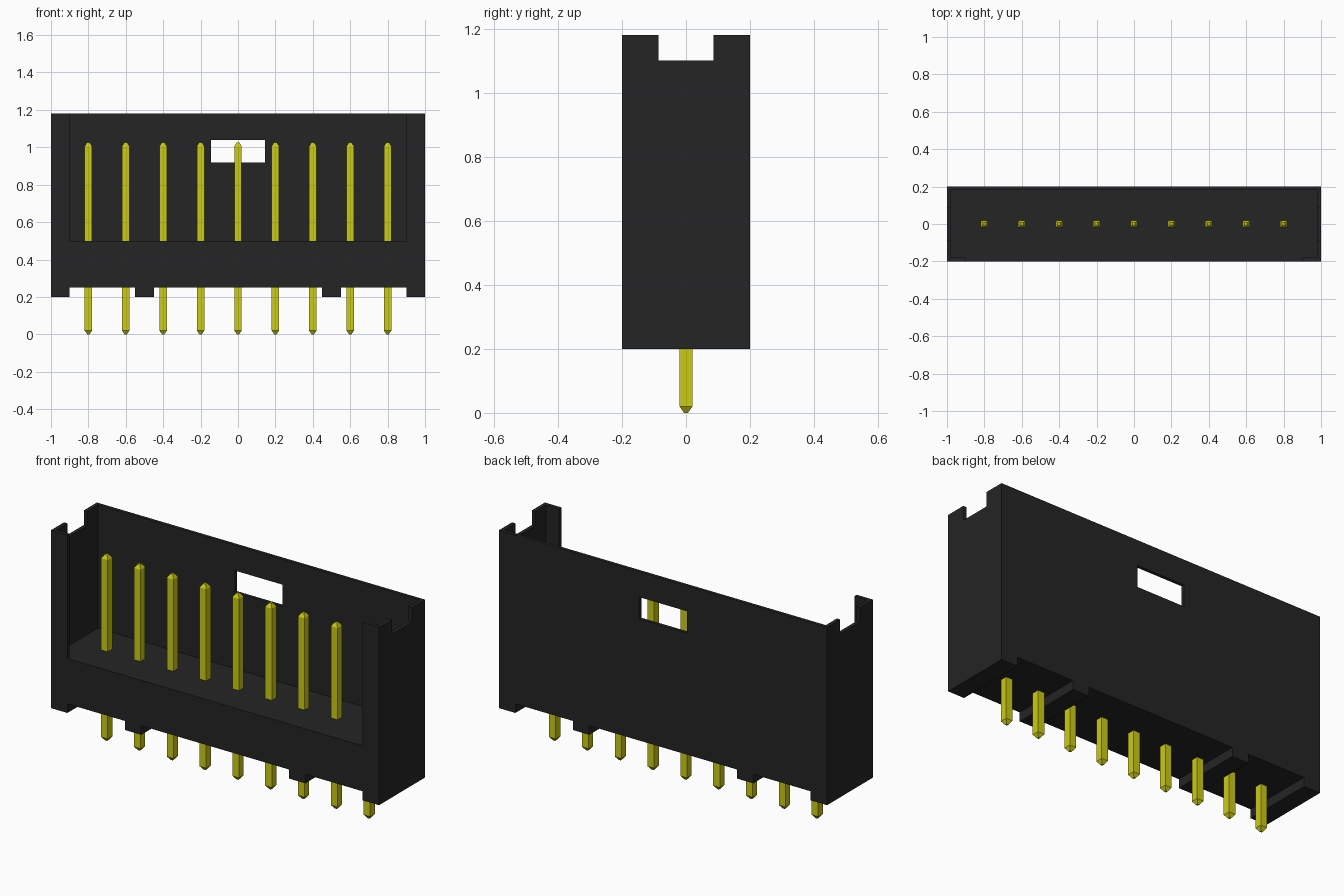
import bpy
import bmesh

cube = bpy.data.objects.get("Cube")
if cube:
    bpy.data.objects.remove(cube, do_unlink=True)


def material(name, rgb):
    mat = bpy.data.materials.new(name)
    mat.use_nodes = True
    mat.diffuse_color = (*rgb, 1)
    mat.node_tree.nodes["Principled BSDF"].inputs["Base Color"].default_value = (*rgb, 1)
    return mat


black = material("black plastic", (0.018, 0.018, 0.018))
yellow = material("yellow metal", (0.6, 0.6, 0.008))


def make_object(name, bm, mat=None):
    bmesh.ops.recalc_face_normals(bm, faces=bm.faces[:])
    mesh = bpy.data.meshes.new(name)
    bm.to_mesh(mesh)
    bm.free()
    if mat:
        mesh.materials.append(mat)
    obj = bpy.data.objects.new(name, mesh)
    bpy.context.collection.objects.link(obj)
    return obj


def extrude_outline(points, depth):
    """Extrude an (x, z) outline along y, centred on y = 0."""
    bm = bmesh.new()
    face = bm.faces.new([bm.verts.new((x, -depth / 2, z)) for x, z in points])
    new = bmesh.ops.extrude_face_region(bm, geom=[face])["geom"]
    verts = [v for v in new if isinstance(v, bmesh.types.BMVert)]
    bmesh.ops.translate(bm, verts=verts, vec=(0, depth, 0))
    return bm


def box(bm, x, y, z):
    verts = bmesh.ops.create_cube(bm, size=1)["verts"]
    for v in verts:
        v.co = [r[0] if c < 0 else r[1] for c, r in zip(v.co, (x, y, z))]


# Housing outline with four feet along the bottom
foot, under, top = 0.2, 0.25, 1.18
half = [(0.45, under), (0.45, foot), (0.55, foot), (0.55, under),
        (0.9, under), (0.9, foot), (1, foot), (1, top)]
outline = half + [(-x, z) for x, z in reversed(half)]
housing = make_object("housing", extrude_outline(outline, 0.4), black)

# Openings: cavity, open front, locking window, side notches
openings = {
    "cavity": ((-0.98, 0.98), (-0.18, 0.182), (0.5, 1.4)),
    "front_opening": ((-0.9, 0.9), (-0.4, 0), (0.5, 1.4)),
    "window": ((-0.145, 0.145), (0, 0.4), (0.92, 1.04)),
    "side_notch": ((-1.2, 1.2), (-0.086, 0.086), (1.1, 1.4)),
}
for name, spans in openings.items():
    bm = bmesh.new()
    box(bm, *spans)
    cutter = make_object(name + "_cutter", bm)
    cutter.hide_render = True
    mod = housing.modifiers.new(name, "BOOLEAN")
    mod.operation = "DIFFERENCE"
    mod.solver = "EXACT"
    mod.object = cutter
    bpy.context.view_layer.objects.active = housing
    bpy.ops.object.modifier_apply(modifier=mod.name)
    bpy.data.objects.remove(cutter, do_unlink=True)


# Row of square pins with tapered ends
def pin(name, x):
    bm = bmesh.new()
    rings = []
    for z, r in ((0, 0.006), (0.02, 0.02), (1.005, 0.02), (1.025, 0.008)):
        rings.append([bm.verts.new((x + sx * r, sy * r, z))
                      for sx, sy in ((-1, -1), (1, -1), (1, 1), (-1, 1))])
    for low, high in zip(rings, rings[1:]):
        for i in range(4):
            j = (i + 1) % 4
            bm.faces.new((low[i], low[j], high[j], high[i]))
    bm.faces.new(rings[0])
    bm.faces.new(rings[-1])
    return make_object(name, bm, yellow)


for i in range(9):
    pin(f"pin_{i + 1}", (i - 4) * 0.2)
